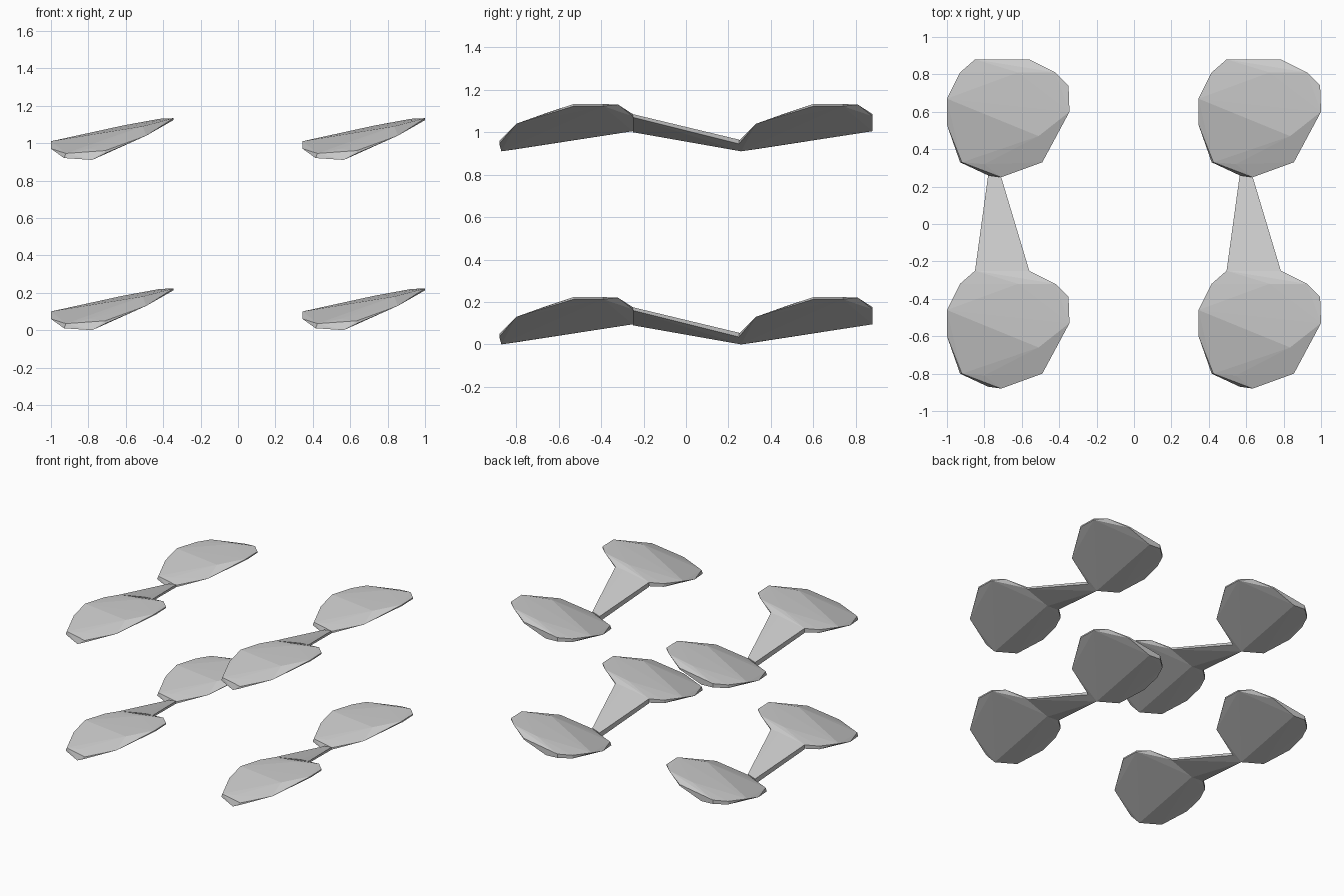
import bpy, bmesh

# Faceted pad: key points of the front-left lower pad (convex shape)
PAD = [
    # upper rim and crown
    (-1.0, -0.46, 0.10), (-0.93, -0.32, 0.115), (-0.85, -0.25, 0.13),
    (-0.56, -0.25, 0.175), (-0.42, -0.32, 0.22),
    (-0.35, -0.39, 0.223), (-0.345, -0.53, 0.223), (-0.49, -0.80, 0.13),
    (-0.51, -0.66, 0.18), (-0.62, -0.32, 0.183), (-0.71, -0.88, 0.05),
    (-0.80, -0.81, 0.06), (-0.92, -0.80, 0.035),
    # underside
    (-1.0, -0.60, 0.06), (-0.93, -0.80, 0.01), (-0.78, -0.87, 0.0),
    (-0.71, -0.88, 0.035), (-0.93, -0.32, 0.09), (-0.85, -0.25, 0.10),
    (-0.75, -0.25, 0.095), (-0.56, -0.25, 0.165),
    (-0.35, -0.39, 0.213), (-0.345, -0.53, 0.213),
]

# Tapering link from the back of the front pad to the tip of the back pad
LINK = [
    (-0.85, -0.25, 0.095), (-0.85, -0.25, 0.13), (-0.63, -0.25, 0.17),
    (-0.56, -0.25, 0.175), (-0.56, -0.25, 0.16), (-0.75, -0.25, 0.09),
    (-0.78, 0.26, 0.0), (-0.71, 0.25, 0.035),
    (-0.71, 0.25, 0.055), (-0.78, 0.26, 0.04),
]


def hull(name, points, offset):
    bm = bmesh.new()
    for p in points:
        bm.verts.new([a + b for a, b in zip(p, offset)])
    bmesh.ops.convex_hull(bm, input=bm.verts[:])
    loose = [v for v in bm.verts if not v.link_faces]
    bmesh.ops.delete(bm, geom=loose, context='VERTS')
    bmesh.ops.recalc_face_normals(bm, faces=bm.faces[:])
    mesh = bpy.data.meshes.new(name)
    bm.to_mesh(mesh)
    bm.free()
    obj = bpy.data.objects.new(name, mesh)
    bpy.context.collection.objects.link(obj)
    return obj


# Two columns, two levels: each a pair of pads joined by a link
for side, dx in (("left", 0.0), ("right", 1.345)):
    for level, dz in (("lower", 0.0), ("upper", 0.91)):
        hull(f"front_pad_{level}_{side}", PAD, (dx, 0, dz))
        hull(f"back_pad_{level}_{side}", PAD, (dx, 1.13, dz))
        hull(f"link_{level}_{side}", LINK, (dx, 0, dz))
